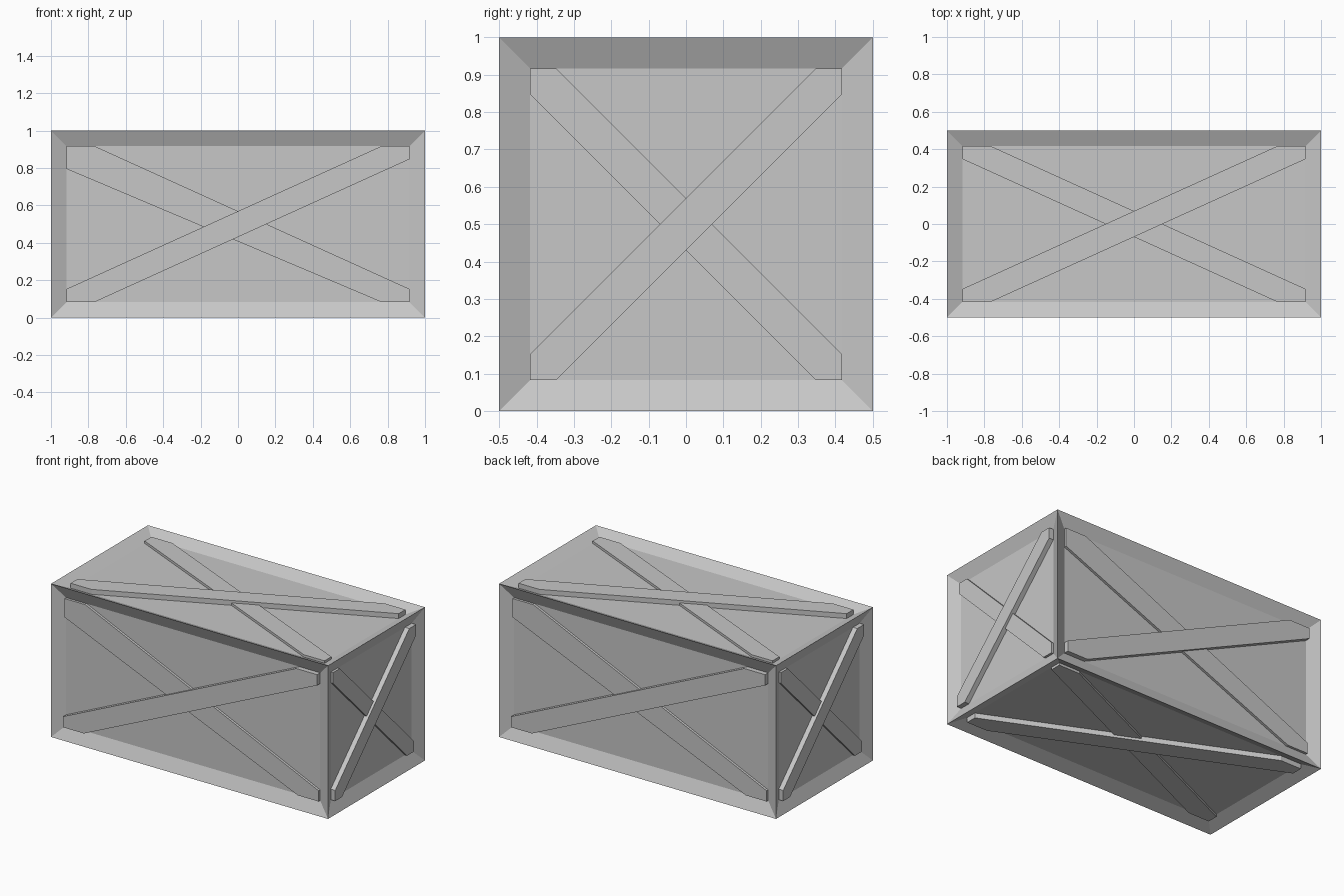
import bpy
import bmesh
from mathutils import Matrix, Vector

cube = bpy.data.objects.get("Cube")
if cube:
    bpy.data.objects.remove(cube, do_unlink=True)

SIZE = Vector((2, 1, 1))
CENTRE = Vector((0, 0, 0.5))
BORDER = 0.083        # frame width around each panel
PANEL_DEPTH = 0.038   # how far the panels sit below the frame
UPPER_DEPTH = 0.006   # top of the brace that crosses over
LOWER_DEPTH = 0.022   # top of the brace that crosses under

grey = bpy.data.materials.new("plain_grey")
grey.use_nodes = True
grey.diffuse_color = (0.57, 0.57, 0.57, 1)
grey.node_tree.nodes["Principled BSDF"].inputs["Base Color"].default_value = grey.diffuse_color


def add_object(name, bm):
    bmesh.ops.recalc_face_normals(bm, faces=bm.faces[:])
    mesh = bpy.data.meshes.new(name)
    bm.to_mesh(mesh)
    bm.free()
    mesh.materials.append(grey)
    obj = bpy.data.objects.new(name, mesh)
    bpy.context.collection.objects.link(obj)
    return obj


def add_brace(name, outline, depth, matrix):
    """Extrude a flat outline from just under the panel up to the given depth."""
    bm = bmesh.new()
    base = -PANEL_DEPTH - 0.004
    face = bm.faces.new([bm.verts.new((u, v, base)) for u, v in outline])
    top = bmesh.ops.extrude_face_region(bm, geom=[face])["geom"]
    verts = [g for g in top if isinstance(g, bmesh.types.BMVert)]
    bmesh.ops.translate(bm, verts=verts, vec=(0, 0, -depth - base))
    bm.transform(matrix)
    add_object(name, bm)


def brace_outline(w, h, along, start, end, flip):
    """Diagonal strip with both ends cut to the frame corners."""
    points = [(-w, -h), (along - w, -h), (w, h - end),
              (w, h), (w - along, h), (-w, start - h)]
    return [(u, -v) for u, v in points] if flip else points


# Crate body with a recessed panel on every side
bm = bmesh.new()
bmesh.ops.create_cube(bm, size=1)
bmesh.ops.scale(bm, vec=SIZE, verts=bm.verts)
bmesh.ops.translate(bm, vec=CENTRE, verts=bm.verts)
bmesh.ops.inset_individual(bm, faces=bm.faces[:], thickness=BORDER,
                           depth=-PANEL_DEPTH, use_even_offset=True)
add_object("crate_frame", bm)

# Crossed braces: side name, outward normal, sideways axis, lower brace end width
SIDES = [
    ("front", (0, -1, 0), (1, 0, 0), 0.122),
    ("back", (0, 1, 0), (-1, 0, 0), 0.122),
    ("left", (1, 0, 0), (0, 1, 0), 0.07),
    ("right", (-1, 0, 0), (0, -1, 0), 0.07),
    ("top", (0, 0, 1), (1, 0, 0), 0.07),
    ("bottom", (0, 0, -1), (-1, 0, 0), 0.07),
]
for side, normal, across, start in SIDES:
    n, u = Vector(normal), Vector(across)
    v = n.cross(u)
    matrix = Matrix((u, v, n)).transposed().to_4x4()
    half = [abs(SIZE.dot(axis)) / 2 for axis in (u, v, n)]
    matrix.translation = CENTRE + n * half[2]
    w, h = half[0] - BORDER, half[1] - BORDER
    along = 0.07 if w == h else 0.15
    add_brace(side + "_upper_brace", brace_outline(w, h, along, 0.07, 0.07, False),
              UPPER_DEPTH, matrix)
    add_brace(side + "_lower_brace", brace_outline(w, h, along, start, 0.07, True),
              LOWER_DEPTH, matrix)
